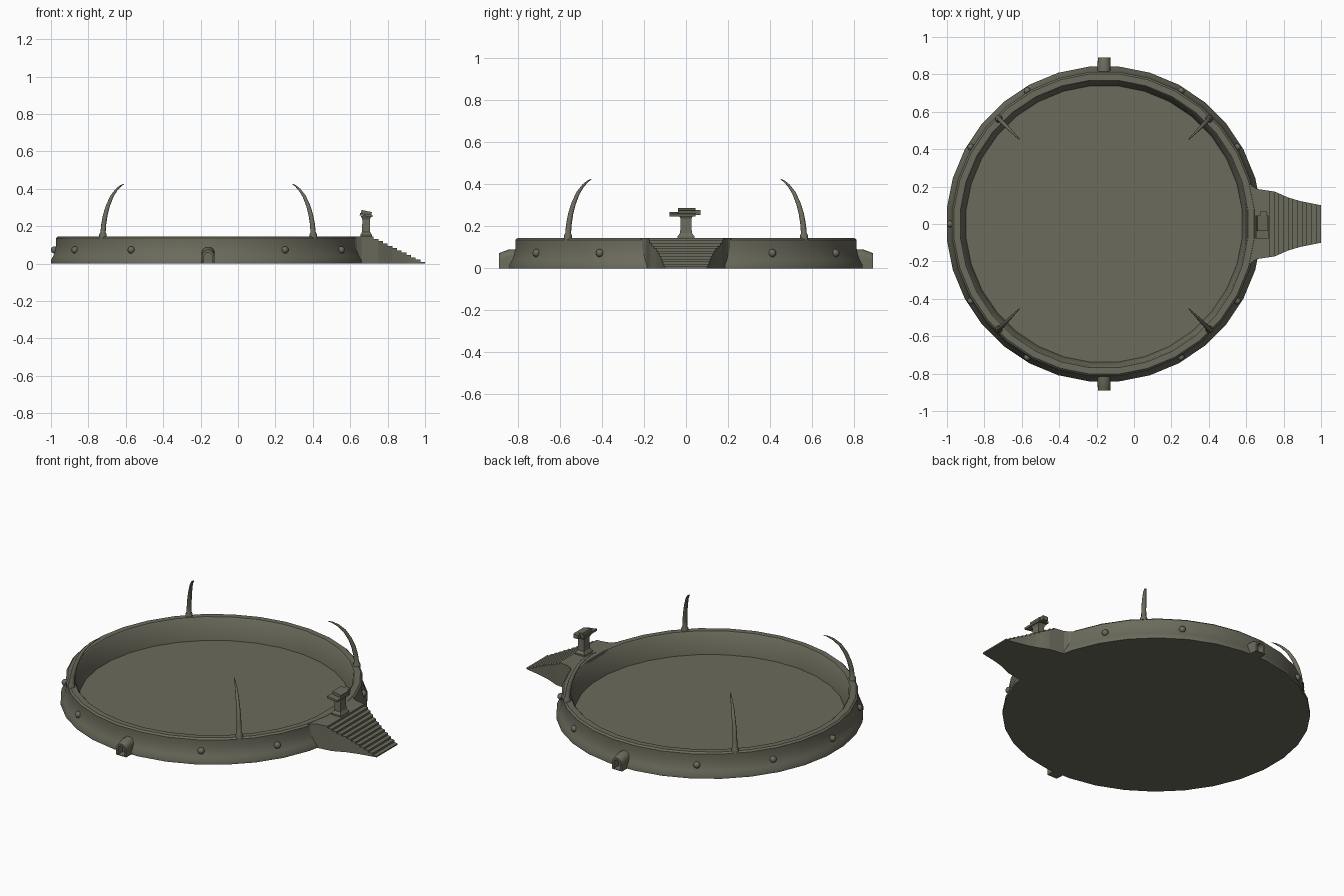
import bpy, bmesh, math
from mathutils import Vector, Matrix

if "Cube" in bpy.data.objects:
    bpy.data.objects.remove(bpy.data.objects["Cube"])

CX = -0.16          # centre of the round arena
RIM = 0.145         # height of the rim
stone = bpy.data.materials.new("olive_grey_stone")
stone.diffuse_color = (0.148, 0.145, 0.107, 1)
stone.use_nodes = True
stone.node_tree.nodes["Principled BSDF"].inputs["Base Color"].default_value = stone.diffuse_color


def finish(name, bm, smooth=None):
    bmesh.ops.recalc_face_normals(bm, faces=bm.faces[:])
    me = bpy.data.meshes.new(name)
    bm.to_mesh(me)
    bm.free()
    ob = bpy.data.objects.new(name, me)
    bpy.context.collection.objects.link(ob)
    me.materials.append(stone)
    if smooth:
        bpy.ops.object.select_all(action='DESELECT')
        ob.select_set(True)
        bpy.context.view_layer.objects.active = ob
        bpy.ops.object.shade_smooth_by_angle(angle=math.radians(smooth))
    return ob


def skin(bm, rings):
    """Bridge closed rings of points and cap both ends."""
    vs = [[bm.verts.new(p) for p in r] for r in rings]
    n = len(rings[0])
    for a, b in zip(vs, vs[1:]):
        for i in range(n):
            bm.faces.new((a[i], a[(i + 1) % n], b[(i + 1) % n], b[i]))
    bm.faces.new(vs[0])
    bm.faces.new(vs[-1])


def box(name, lo, hi, tilt=0):
    bm = bmesh.new()
    lo, hi = Vector(lo), Vector(hi)
    bmesh.ops.create_cube(bm, size=1)
    bmesh.ops.scale(bm, vec=hi - lo, verts=bm.verts[:])
    bmesh.ops.rotate(bm, matrix=Matrix.Rotation(tilt, 3, 'Y'), verts=bm.verts[:])
    bmesh.ops.translate(bm, vec=(lo + hi) / 2, verts=bm.verts[:])
    return finish(name, bm)


# Arena bowl: flared outer wall, flat rim, sloped inner wall, floor
N = 32
profile = [(0.845, 0), (0.845, 0.018), (0.832, 0.04), (0.822, 0.07), (0.816, 0.10),
           (0.816, 0.136), (0.806, RIM), (0.772, RIM), (0.765, 0.138), (0.742, 0.015)]
bm = bmesh.new()
skin(bm, [[(CX + r * math.cos((i + .5) * math.tau / N), r * math.sin((i + .5) * math.tau / N), z)
           for i in range(N)] for r, z in profile])
finish("arena_bowl", bm, 35)

# Staircase: landing and steps, narrowing in plan
plan = [(0.60, 0.235), (0.636, 0.20), (0.66, 0.187), (0.754, 0.173), (0.82, 0.143),
        (0.89, 0.122), (1.0, 0.10)]


def half_width(x):
    for (x0, w0), (x1, w1) in zip(plan, plan[1:]):
        if x <= x1 + 1e-6:
            return w0 + (w1 - w0) * (x - x0) / (x1 - x0)
    return plan[-1][1]


def slab(name, xs, z):
    """Vertical block following the stair plan between the given x stations."""
    bm = bmesh.new()
    outline = [(x, half_width(x)) for x in xs] + [(x, -half_width(x)) for x in reversed(xs)]
    skin(bm, [[(x, y, h) for x, y in outline] for h in (0, z)])
    finish(name, bm)


slab("stair_landing", [0.60, 0.62, 0.636, 0.66, 0.725], RIM - 0.001)
STEPS = 11
run = (1.0 - 0.725) / STEPS
for s in range(STEPS):
    x = 0.725 + s * run
    slab("step", [x, x + run], RIM - (s + 1) * (RIM - 0.008) / STEPS)

# Pedestal with a tilted desk on the landing
bm = bmesh.new()
skin(bm, [[(0.685 + sx * a, sy * b, z) for sx, sy in ((-1, -1), (1, -1), (1, 1), (-1, 1))]
          for a, b, z in ((0.031, 0.04, RIM - 0.01), (0.031, 0.04, 0.153), (0.022, 0.028, 0.168),
                          (0.020, 0.025, 0.235), (0.028, 0.034, 0.255))])
finish("pedestal_column", bm)
box("desk_slab", (0.651, -0.078, 0.253), (0.719, 0.045, 0.265), math.radians(8))
box("desk_block", (0.658, -0.038, 0.262), (0.714, 0.045, 0.281), math.radians(12))
box("desk_handle", (0.675, 0.04, 0.255), (0.708, 0.068, 0.279))

# Curved horns on the rim, leaning inward: (inward offset, height, radius)
horn = [(0, RIM - 0.01, 0.021), (0, 0.155, 0.020), (0.001, 0.168, 0.014), (0.006, 0.21, 0.0135),
        (0.018, 0.26, 0.0125), (0.038, 0.31, 0.011), (0.068, 0.36, 0.009),
        (0.103, 0.395, 0.0065), (0.135, 0.416, 0.004), (0.160, 0.426, 0.001)]
for k in range(4):
    a = math.radians(45 + 90 * k)
    out, side = Vector((math.cos(a), math.sin(a), 0)), Vector((-math.sin(a), math.cos(a), 0))
    pts = [Vector((CX, 0, z)) + out * (0.795 - d) for d, z, r in horn]
    rings = []
    for i, (d, z, r) in enumerate(horn):
        t = (pts[min(i + 1, len(pts) - 1)] - pts[max(i - 1, 0)]).normalized()
        n = side.cross(t)
        rings.append([pts[i] + (side * math.cos(j * math.tau / 10) + n * math.sin(j * math.tau / 10)) * r
                      for j in range(10)])
    bm = bmesh.new()
    skin(bm, rings)
    finish("horn", bm, 40)

# Round studs every 30 degrees, leaving out the stairs and the spouts
for k in range(1, 12):
    if k in (3, 9):
        continue
    a = math.radians(30 * k)
    bm = bmesh.new()
    bmesh.ops.create_uvsphere(bm, u_segments=12, v_segments=8, radius=0.019)
    bmesh.ops.translate(bm, vec=(CX + 0.822 * math.cos(a), 0.822 * math.sin(a), 0.073), verts=bm.verts[:])
    finish("wall_stud", bm, 60)

# Arched spouts on the front and back, with a recessed opening
def arch(w, h, y, z0=0.0):
    c = h - w
    return [(CX + w, y, z0)] + [(CX + w * math.cos(math.pi * j / 8), y, c + w * math.sin(math.pi * j / 8))
                                for j in range(9)] + [(CX - w, y, z0)]


for s in (-1, 1):
    bm = bmesh.new()
    skin(bm, [arch(0.035, 0.09, s * 0.80), arch(0.035, 0.09, s * 0.845), arch(0.033, 0.073, s * 0.89),
              arch(0.021, 0.060, s * 0.89, 0.004), arch(0.021, 0.060, s * 0.845, 0.004)])
    finish("arched_spout", bm, 30)
